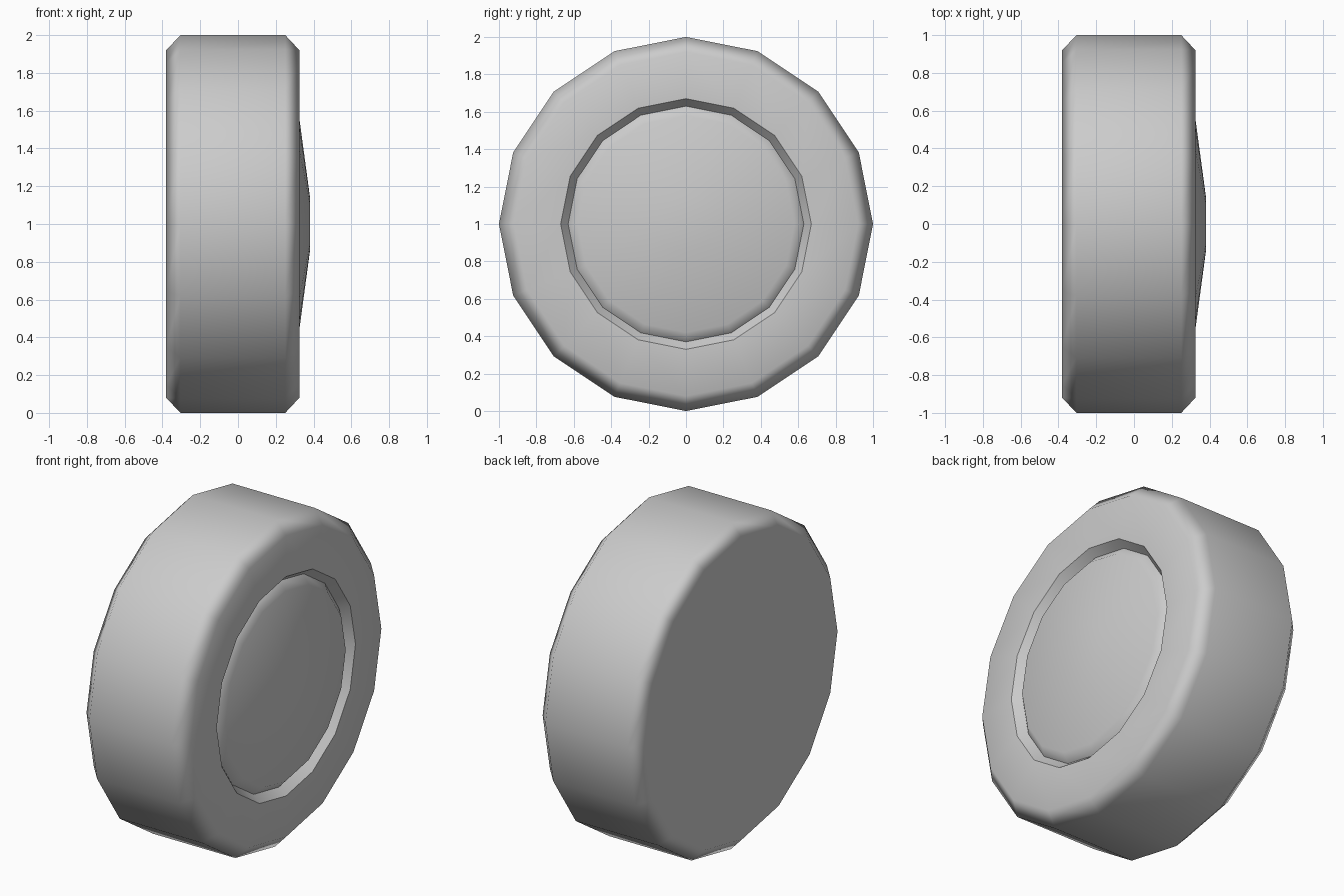
import bpy, bmesh, math

cube = bpy.data.objects.get("Cube")
if cube:
    bpy.data.objects.remove(cube, do_unlink=True)

SIDES = 16

# Plain grey material
grey = bpy.data.materials.new("light_grey")
grey.use_nodes = True
colour = (0.6, 0.6, 0.6, 1)
grey.diffuse_color = colour
grey.node_tree.nodes["Principled BSDF"].inputs["Base Color"].default_value = colour


def lathe(name, profile, cap_start=False, cap_end=False):
    """Turn (x, radius) points about the x axis into a faceted part."""
    bm = bmesh.new()
    rings = []
    for x, r in profile:
        angles = [2 * math.pi * i / SIDES for i in range(SIDES)]
        rings.append([bm.verts.new((x, r * math.sin(a), 1 + r * math.cos(a))) for a in angles])
    for a, b in zip(rings, rings[1:]):
        for i in range(SIDES):
            j = (i + 1) % SIDES
            bm.faces.new((a[i], b[i], b[j], a[j]))
    if cap_start:
        bm.faces.new(rings[0])
    if cap_end:
        bm.faces.new(rings[-1][::-1])
    mesh = bpy.data.meshes.new(name)
    # Outward direction follows the profile running from inner to outer side
    bmesh.ops.reverse_faces(bm, faces=bm.faces[:])
    bm.normal_update()
    bm.to_mesh(mesh)
    bm.free()
    mesh.materials.append(grey)
    obj = bpy.data.objects.new(name, mesh)
    bpy.context.collection.objects.link(obj)
    bpy.ops.object.select_all(action="DESELECT")
    obj.select_set(True)
    bpy.context.view_layer.objects.active = obj
    bpy.ops.object.shade_smooth_by_angle(angle=math.radians(49.5))
    # Keep the large flat faces flat and blend only across the bevels
    weighted = obj.modifiers.new("flat_face_normals", "WEIGHTED_NORMAL")
    weighted.keep_sharp = True
    return obj


# Tyre: closed back, bevelled shoulders, flat side wall and sloped groove wall
lathe("tyre", [(-0.38, 0.92), (-0.305, 1.0), (0.25, 1.0), (0.325, 0.92),
               (0.325, 0.67), (0.275, 0.63)], cap_start=True)

# Hub cap: bevelled rim rising to a shallow cone with a flat centre
lathe("hub_cap", [(0.275, 0.63), (0.322, 0.58), (0.38, 0.15)], cap_end=True)
